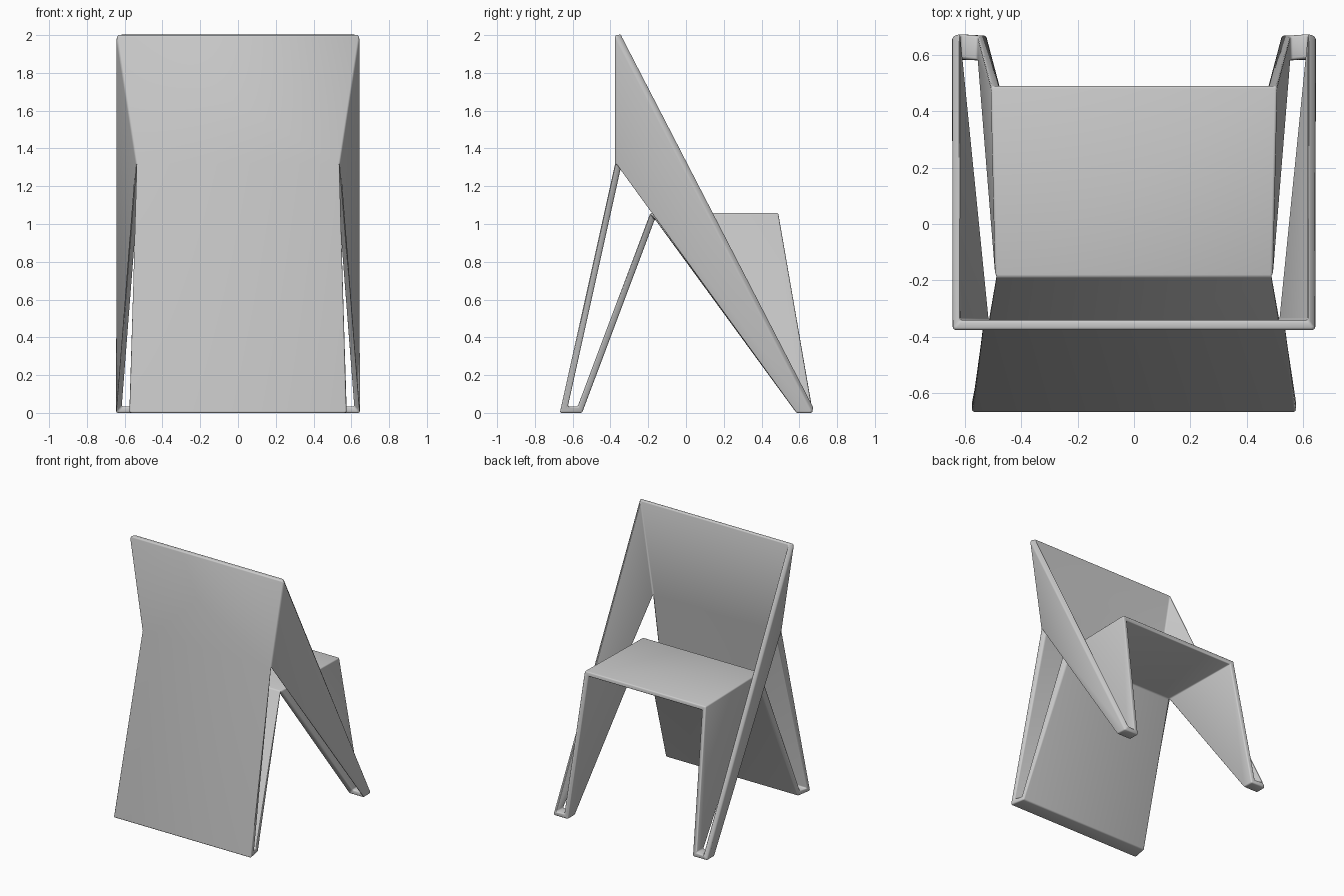
import bpy, bmesh
from math import radians

cube = bpy.data.objects.get("Cube")
if cube:
    bpy.data.objects.remove(cube)

mat = bpy.data.materials.new("light_grey_shell")
mat.use_nodes = True
grey = (0.6, 0.6, 0.6, 1)
mat.diffuse_color = grey
mat.node_tree.nodes["Principled BSDF"].inputs["Base Color"].default_value = grey

# Fold corners on the outer skin, given for the +x half
corners = {
    "top": (0.645, -0.375, 2.0),
    "waist": (0.54, -0.375, 1.32),
    "heel": (0.575, -0.668, 0),
    "toe": (0.555, -0.55, 0),
    "seat_back": (0.46, -0.165, 1.025),
    "seat_front": (0.475, 0.49, 1.025),
    "foot_in_back": (0.522, 0.58, 0),
    "foot_in_front": (0.522, 0.668, 0),
    "foot_out_back": (0.645, 0.58, 0),
    "foot_out_front": (0.645, 0.668, 0),
}
# One continuous sheet: centre panels run in a chain across both halves
chain = ["top", "waist", "heel", "toe", "seat_back", "seat_front"]
# Side panels: inner leg, foot strip, outer wing
sides = [
    ("seat_back", "seat_front", "foot_in_front", "foot_in_back"),
    ("foot_in_back", "foot_in_front", "foot_out_front", "foot_out_back"),
    ("foot_out_back", "foot_out_front", "top", "waist"),
]

bm = bmesh.new()
half = [{n: bm.verts.new((s * x, y, z)) for n, (x, y, z) in corners.items()} for s in (1, -1)]
left, right = half
for a, b in zip(chain, chain[1:]):
    bm.faces.new((left[a], right[a], right[b], left[b]))
for panel in sides:
    for h in half:
        bm.faces.new([h[n] for n in panel])
bmesh.ops.recalc_face_normals(bm, faces=bm.faces)

# Outer skin: the backrest must face away from the sitter
bm.faces.ensure_lookup_table()
bm.normal_update()
if bm.faces[0].normal.y > 0:
    bmesh.ops.reverse_faces(bm, faces=bm.faces)

mesh = bpy.data.meshes.new("folded_chair_shell")
bm.to_mesh(mesh)
bm.free()
mesh.materials.append(mat)
chair = bpy.data.objects.new("folded_chair_shell", mesh)
bpy.context.collection.objects.link(chair)

# Sheet thickness, then softened edges
solid = chair.modifiers.new("thickness", "SOLIDIFY")
solid.solidify_mode = "NON_MANIFOLD"
solid.nonmanifold_thickness_mode = "CONSTRAINTS"
solid.thickness = 0.034
solid.offset = -1
bevel = chair.modifiers.new("soft_edges", "BEVEL")
bevel.width = 0.009
bevel.segments = 3
bevel.limit_method = "ANGLE"
bevel.angle_limit = radians(30)

bpy.ops.object.select_all(action="DESELECT")
chair.select_set(True)
bpy.context.view_layer.objects.active = chair
bpy.ops.object.convert(target="MESH")
bpy.ops.object.shade_smooth_by_angle(angle=radians(35))
